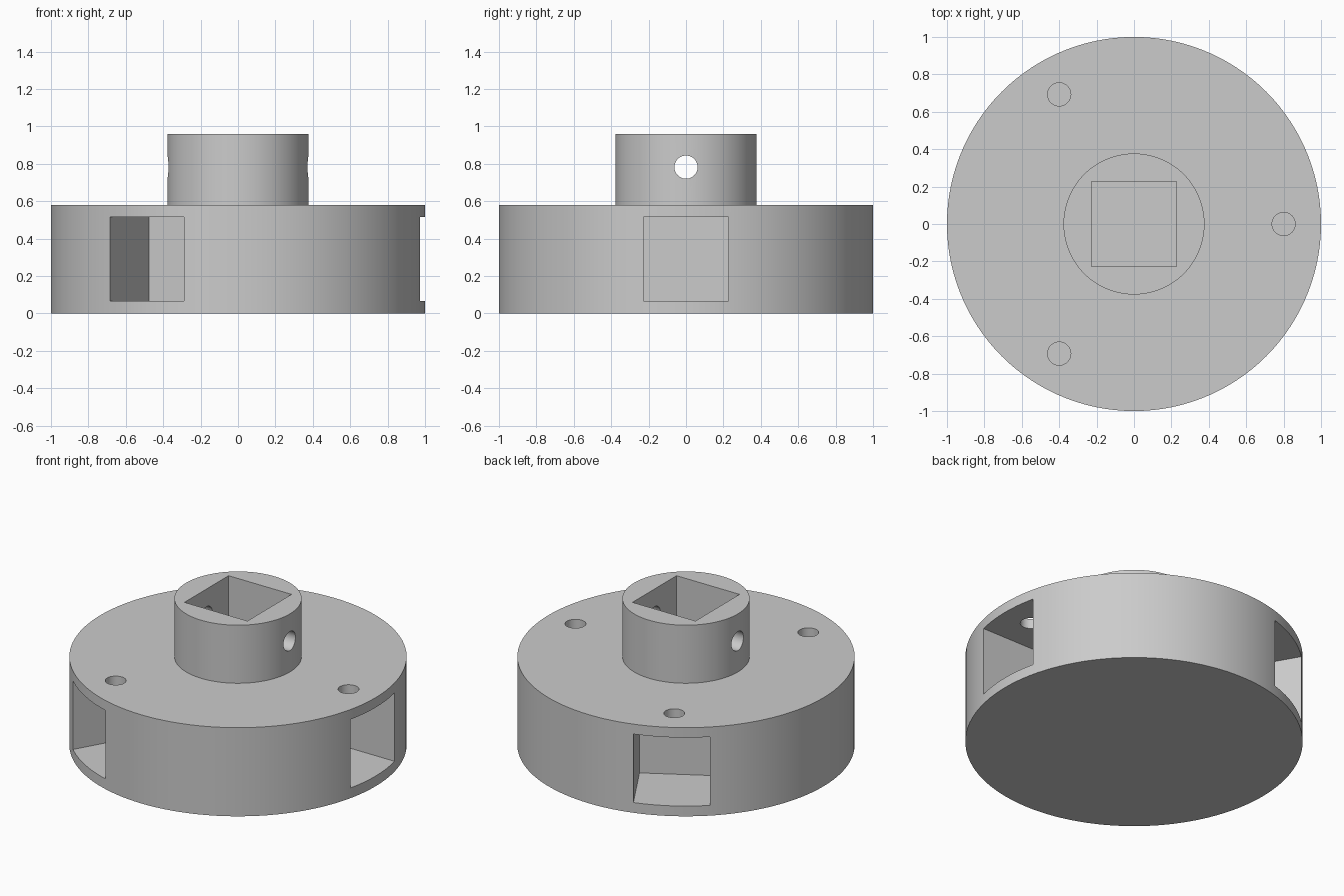
import bpy, bmesh, math
from mathutils import Matrix, Vector

old = bpy.data.objects.get("Cube")
if old:
    bpy.data.objects.remove(old, do_unlink=True)

SEGMENTS = 120
BASE_H, TOP_H = 0.58, 0.96
HUB_R, SQUARE, HOLE_R = 0.377, 0.456, 0.062

grey = bpy.data.materials.new("plain_grey")
grey.use_nodes = True
colour = (0.6, 0.6, 0.6, 1)
grey.diffuse_color = colour
grey.node_tree.nodes["Principled BSDF"].inputs["Base Color"].default_value = colour


def add_object(name, bm):
    bmesh.ops.recalc_face_normals(bm, faces=bm.faces)
    mesh = bpy.data.meshes.new(name)
    bm.to_mesh(mesh)
    bm.free()
    mesh.materials.append(grey)
    obj = bpy.data.objects.new(name, mesh)
    bpy.context.collection.objects.link(obj)
    return obj


def turned(name, profile):
    """Closed solid turned around z from (radius, height) points."""
    bm = bmesh.new()
    rings = []
    for r, z in profile:
        rings.append([bm.verts.new((r * math.cos(a), r * math.sin(a), z))
                      for a in (math.tau * i / SEGMENTS for i in range(SEGMENTS))])
    for low, high in zip(rings, rings[1:]):
        for i in range(SEGMENTS):
            j = (i + 1) % SEGMENTS
            bm.faces.new((low[i], low[j], high[j], high[i]))
    bm.faces.new(rings[0])
    bm.faces.new(rings[-1])
    return add_object(name, bm)


def box(name, low, high, turn):
    low, high = Vector(low), Vector(high)
    bm = bmesh.new()
    bmesh.ops.create_cube(bm, size=1, matrix=turn @ Matrix.Translation((low + high) / 2)
                          @ Matrix.Diagonal((*(high - low), 1)))
    return add_object(name, bm)


def rod(name, length, matrix):
    bm = bmesh.new()
    bmesh.ops.create_cone(bm, cap_ends=True, segments=48, radius1=HOLE_R,
                          radius2=HOLE_R, depth=length, matrix=matrix)
    return add_object(name, bm)


# Round base with a raised collar
body = turned("hub_body", [(1, 0), (1, BASE_H), (HUB_R, BASE_H), (HUB_R, TOP_H)])

# Square shaft socket and its cross pin hole
half = SQUARE / 2
cutters = [
    box("socket_cutter", (-half, -half, 0.515), (half, half, 1.2), Matrix()),
    rod("pin_cutter", 1.2, Matrix.Translation((0, 0, 0.782)) @ Matrix.Rotation(math.pi / 2, 4, "Y")),
]

# Three arm pockets in the rim, each with a screw hole from above
for k in range(3):
    turn = Matrix.Rotation(math.tau * k / 3, 4, "Z")
    cutters.append(box("pocket_cutter", (0.556, -half, 0.067), (1.2, half, 0.515), turn))
    cutters.append(rod("screw_cutter", 0.4, turn @ Matrix.Translation((0.8, 0, 0.5))))

# Cut everything out of the body
bpy.context.view_layer.objects.active = body
for cutter in cutters:
    cutter.hide_render = True
    cut = body.modifiers.new("cut", "BOOLEAN")
    cut.operation = "DIFFERENCE"
    cut.solver = "EXACT"
    cut.object = cutter
    bpy.ops.object.modifier_apply(modifier=cut.name)
    bpy.data.objects.remove(cutter, do_unlink=True)

body.select_set(True)
bpy.ops.object.shade_smooth_by_angle(angle=math.radians(25))
